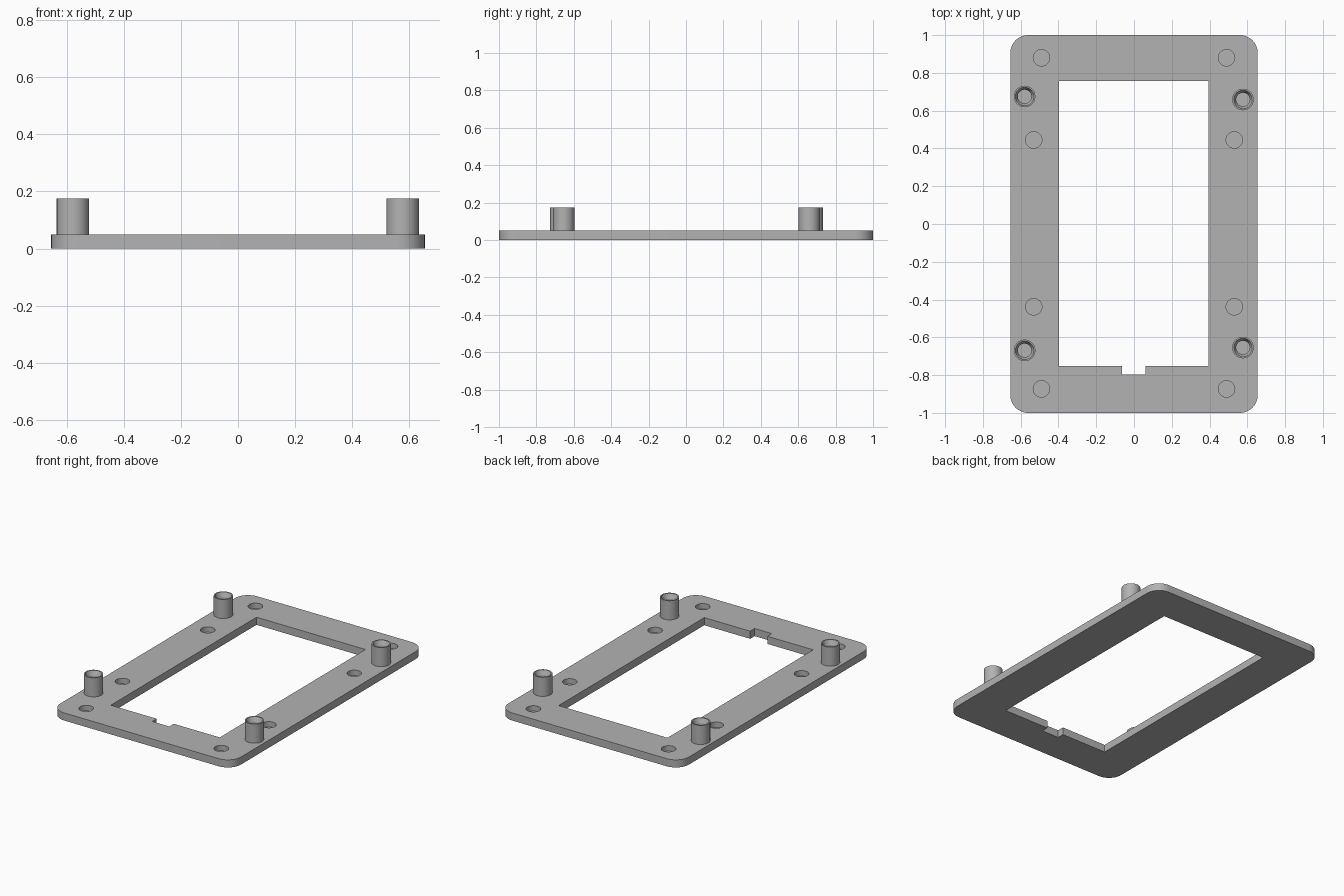
import bpy, bmesh, math
from mathutils import Matrix, Vector

cube = bpy.data.objects.get("Cube")
if cube:
    bpy.data.objects.remove(cube, do_unlink=True)

WIDTH, LENGTH, THICK = 1.31, 2.0, 0.05
CORNER = 0.095
POCKET_R, POCKET_FLOOR = 0.0435, 0.015
POST_R, POST_TOP = 0.057, 0.175

grey = bpy.data.materials.new("plain grey")
grey.use_nodes = True
colour = (0.45, 0.45, 0.45, 1)
grey.diffuse_color = colour
grey.node_tree.nodes["Principled BSDF"].inputs["Base Color"].default_value = colour


def finish(name, bm):
    bmesh.ops.recalc_face_normals(bm, faces=bm.faces)
    mesh = bpy.data.meshes.new(name)
    bm.to_mesh(mesh)
    bm.free()
    mesh.materials.append(grey)
    obj = bpy.data.objects.new(name, mesh)
    bpy.context.collection.objects.link(obj)
    return obj


def activate(obj):
    bpy.ops.object.select_all(action='DESELECT')
    obj.select_set(True)
    bpy.context.view_layer.objects.active = obj


def add_box(bm, low, high):
    low, high = Vector(low), Vector(high)
    size = Matrix.Diagonal((*(high - low), 1))
    return bmesh.ops.create_cube(bm, size=1, matrix=Matrix.Translation((low + high) / 2) @ size)


def cut(target, cutter):
    cutter.hide_render = True
    activate(target)
    mod = target.modifiers.new("cut", 'BOOLEAN')
    mod.operation = 'DIFFERENCE'
    mod.solver = 'EXACT'
    mod.object = cutter
    bpy.ops.object.modifier_apply(modifier=mod.name)
    bpy.data.objects.remove(cutter, do_unlink=True)


# Base plate with rounded corners
bm = bmesh.new()
add_box(bm, (-WIDTH / 2, -LENGTH / 2, 0), (WIDTH / 2, LENGTH / 2, THICK))
uprights = [e for e in bm.edges if abs(e.verts[0].co.z - e.verts[1].co.z) > THICK / 2]
bmesh.ops.bevel(bm, geom=uprights, offset=CORNER, segments=12, profile=0.5, affect='EDGES')
plate = finish("base_plate", bm)

# Window and its front notch
for name, low, high in (
    ("window_cutter", (-0.396, -0.752, -1), (0.394, 0.757, 1)),
    ("notch_cutter", (-0.063, -0.798, -1), (0.061, -0.6, 1)),
):
    bm = bmesh.new()
    add_box(bm, low, high)
    cut(plate, finish(name, bm))

# Shallow round pockets in the top
bm = bmesh.new()
for side in (-1, 1):
    for x, y in ((0.49, 0.88), (0.531, 0.445), (0.531, -0.438), (0.49, -0.873)):
        depth = 0.1
        bmesh.ops.create_cone(
            bm, cap_ends=True, segments=48, radius1=POCKET_R, radius2=POCKET_R, depth=depth,
            matrix=Matrix.Translation((side * x, y, POCKET_FLOOR + depth / 2)))
cut(plate, finish("pocket_cutter", bm))
activate(plate)
bpy.ops.object.shade_smooth_by_angle(angle=math.radians(30))


# Hollow posts with a countersunk mouth
def make_post(name, x, y):
    profile = [(POST_R, THICK), (POST_R, POST_TOP), (0.049, POST_TOP),
               (0.036, 0.145), (0.036, THICK + 0.002), (0, THICK + 0.002)]
    bm = bmesh.new()
    verts = [bm.verts.new((r, 0, z)) for r, z in profile]
    edges = [bm.edges.new(pair) for pair in zip(verts, verts[1:])]
    bmesh.ops.spin(bm, geom=verts + edges, cent=(0, 0, 0), axis=(0, 0, 1),
                   angle=math.tau, steps=48)
    bmesh.ops.remove_doubles(bm, verts=bm.verts, dist=0.0001)
    # Orient the open shell outward
    bmesh.ops.recalc_face_normals(bm, faces=bm.faces)
    rim = max(bm.faces, key=lambda f: f.calc_center_median().z)
    if rim.normal.z < 0:
        bmesh.ops.reverse_faces(bm, faces=bm.faces)
    # Close the foot so the post is solid
    foot = [e for e in bm.edges if e.is_boundary]
    bmesh.ops.holes_fill(bm, edges=foot, sides=0)
    post = finish(name, bm)
    post.location = (x, y, 0)
    activate(post)
    bpy.ops.object.shade_smooth_by_angle(angle=math.radians(20))


make_post("back_right_post", -0.579, 0.675)
make_post("back_left_post", 0.577, 0.659)
make_post("front_right_post", -0.579, -0.669)
make_post("front_left_post", 0.577, -0.654)
